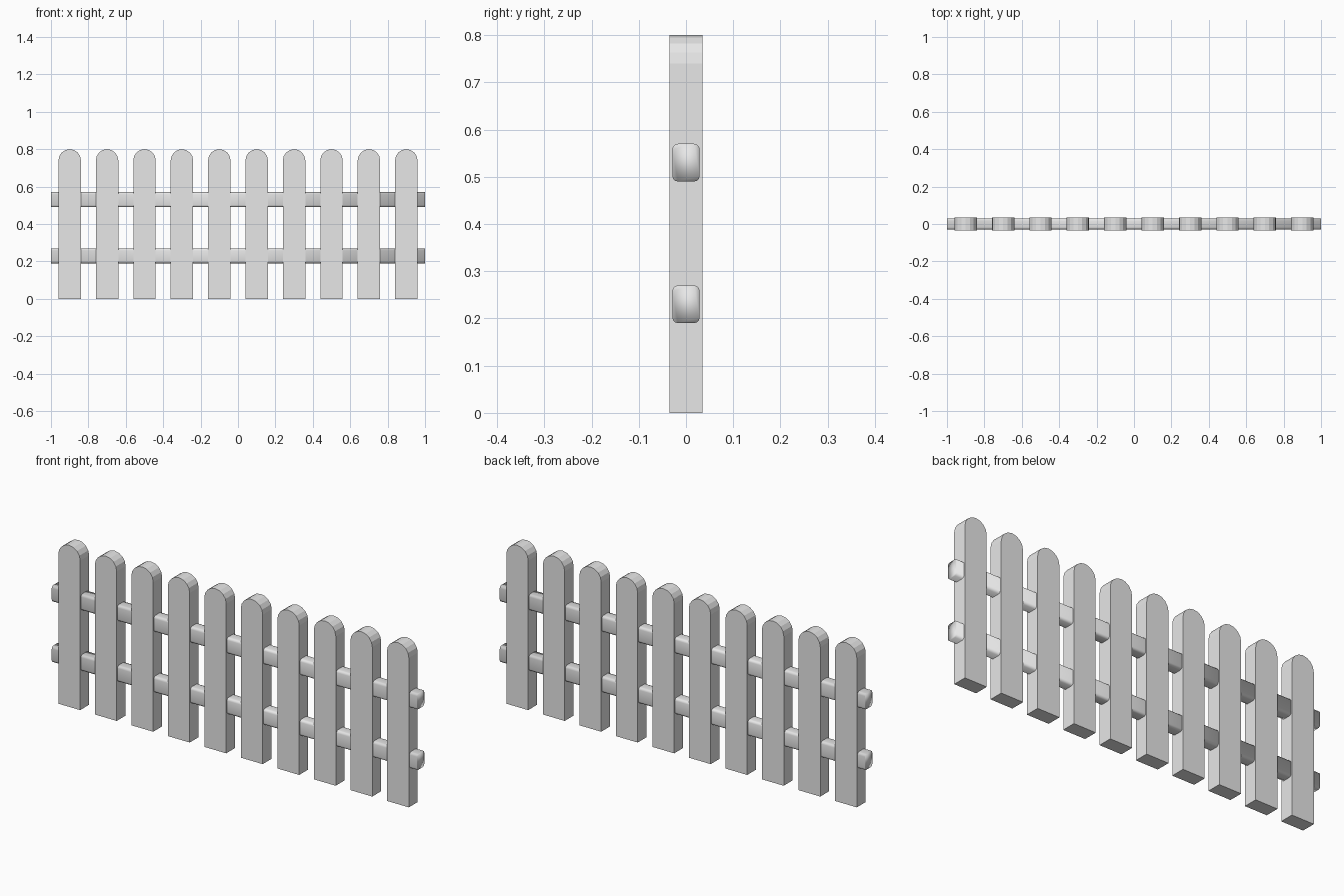
import bpy, bmesh, math

if "Cube" in bpy.data.objects:
    bpy.data.objects.remove(bpy.data.objects["Cube"])

grey = bpy.data.materials.new("light grey paint")
grey.diffuse_color = (0.8, 0.8, 0.8, 1)
grey.use_nodes = True
grey.node_tree.nodes["Principled BSDF"].inputs["Base Color"].default_value = grey.diffuse_color


def extrude_profile(name, points, vector, smooth=False):
    """Make a closed prism from a planar outline."""
    bm = bmesh.new()
    face = bm.faces.new([bm.verts.new(p) for p in points])
    new = bmesh.ops.extrude_face_region(bm, geom=[face])["geom"]
    bmesh.ops.translate(bm, vec=vector,
                        verts=[g for g in new if isinstance(g, bmesh.types.BMVert)])
    bmesh.ops.recalc_face_normals(bm, faces=bm.faces)
    for f in bm.faces:
        f.smooth = smooth
    mesh = bpy.data.meshes.new(name)
    bm.to_mesh(mesh)
    bm.free()
    mesh.materials.append(grey)
    obj = bpy.data.objects.new(name, mesh)
    bpy.context.collection.objects.link(obj)
    return obj


# Pickets: flat boards with a semicircular top
R, HALF_DEPTH, SPRING, SEG = 0.06, 0.035, 0.74, 8
for i in range(10):
    x = -0.9 + 0.2 * i
    outline = [(x - R, -HALF_DEPTH, 0), (x + R, -HALF_DEPTH, 0)]
    for k in range(SEG + 1):
        a = math.pi * k / SEG
        outline.append((x + R * math.cos(a), -HALF_DEPTH, SPRING + R * math.sin(a)))
    extrude_profile(f"picket_{i + 1}", outline, (0, 2 * HALF_DEPTH, 0))

# Rails: long bars with rounded edges, softly shaded all over
W, H, B, STEPS = 0.029, 0.04, 0.012, 3
for name, z in (("lower_rail", 0.23), ("upper_rail", 0.53)):
    outline = []
    for q, (sy, sz) in enumerate(((1, 1), (-1, 1), (-1, -1), (1, -1))):
        for k in range(STEPS + 1):
            a = math.pi / 2 * (q + k / STEPS)
            outline.append((-1, sy * (W - B) + B * math.cos(a),
                            z + sz * (H - B) + B * math.sin(a)))
    extrude_profile(name, outline, (2, 0, 0), smooth=True)
